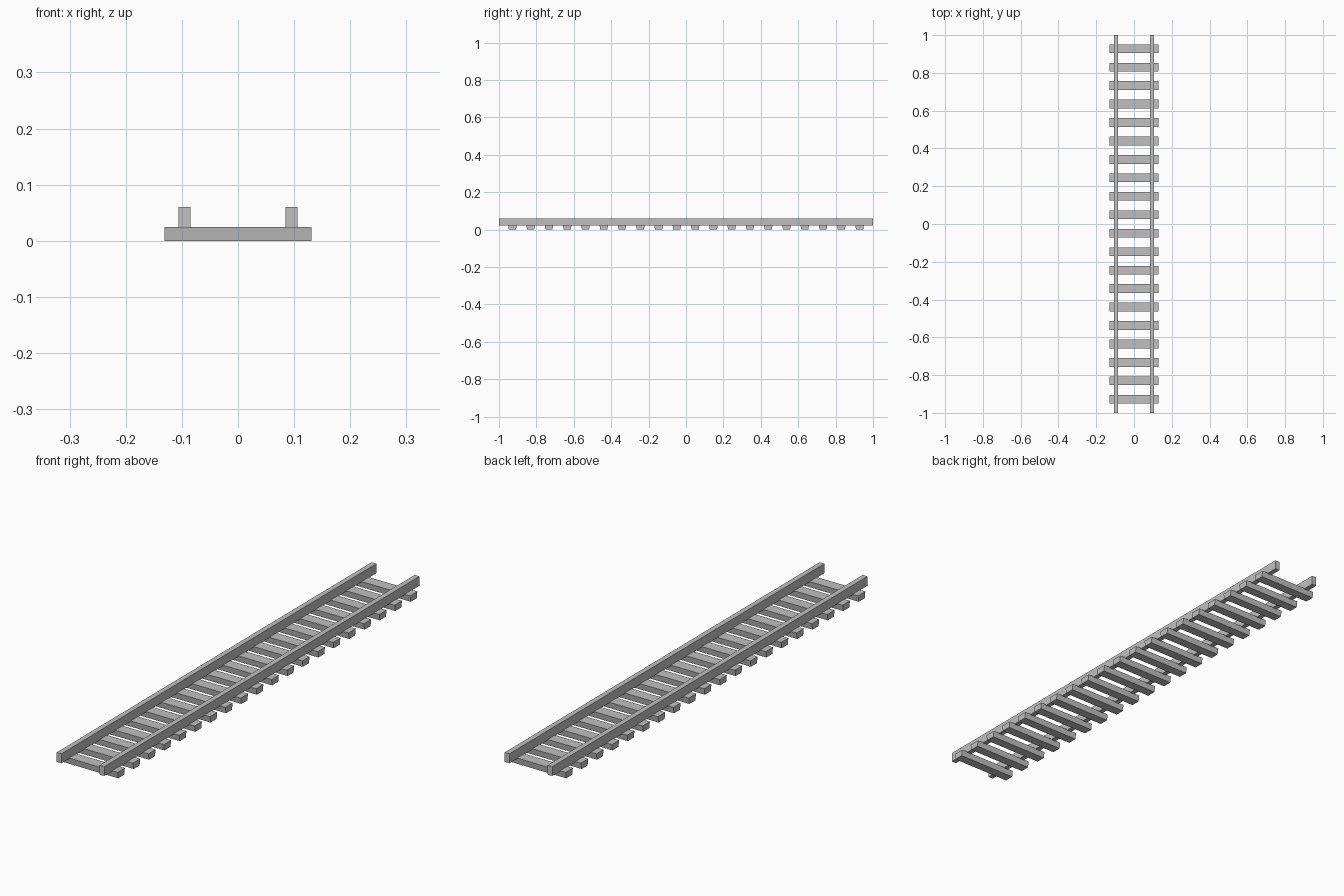
import bpy
import bmesh

cube = bpy.data.objects.get("Cube")
if cube:
    bpy.data.objects.remove(cube, do_unlink=True)

# Single plain grey
grey = bpy.data.materials.new("light_grey")
grey.use_nodes = True
colour = (0.53, 0.53, 0.53, 1)
grey.diffuse_color = colour
grey.node_tree.nodes["Principled BSDF"].inputs["Base Color"].default_value = colour


def bar(name, centre, size, bottom_y=1.0):
    """Flat-faced bar; bottom_y narrows its underside along y."""
    bm = bmesh.new()
    bmesh.ops.create_cube(bm, size=1)
    for v in bm.verts:
        if v.co.z < 0:
            v.co.y *= bottom_y
        v.co = [v.co[i] * size[i] for i in range(3)]
    mesh = bpy.data.meshes.new(name)
    bm.to_mesh(mesh)
    bm.free()
    mesh.materials.append(grey)
    obj = bpy.data.objects.new(name, mesh)
    obj.location = centre
    bpy.context.collection.objects.link(obj)
    return obj


# Two rails, sunk slightly into the sleepers
for name, side in (("left_rail", 1), ("right_rail", -1)):
    bar(name, (side * 0.0955, 0, 0.0415), (0.021, 2.0, 0.038))

# Evenly spaced sleepers, tapering towards the ground
COUNT = 20
SPACING = 0.0977
for i in range(COUNT):
    y = (i - (COUNT - 1) / 2) * SPACING
    bar(f"sleeper_{i + 1}", (0, y, 0.0125), (0.262, 0.046, 0.025), bottom_y=0.83)
